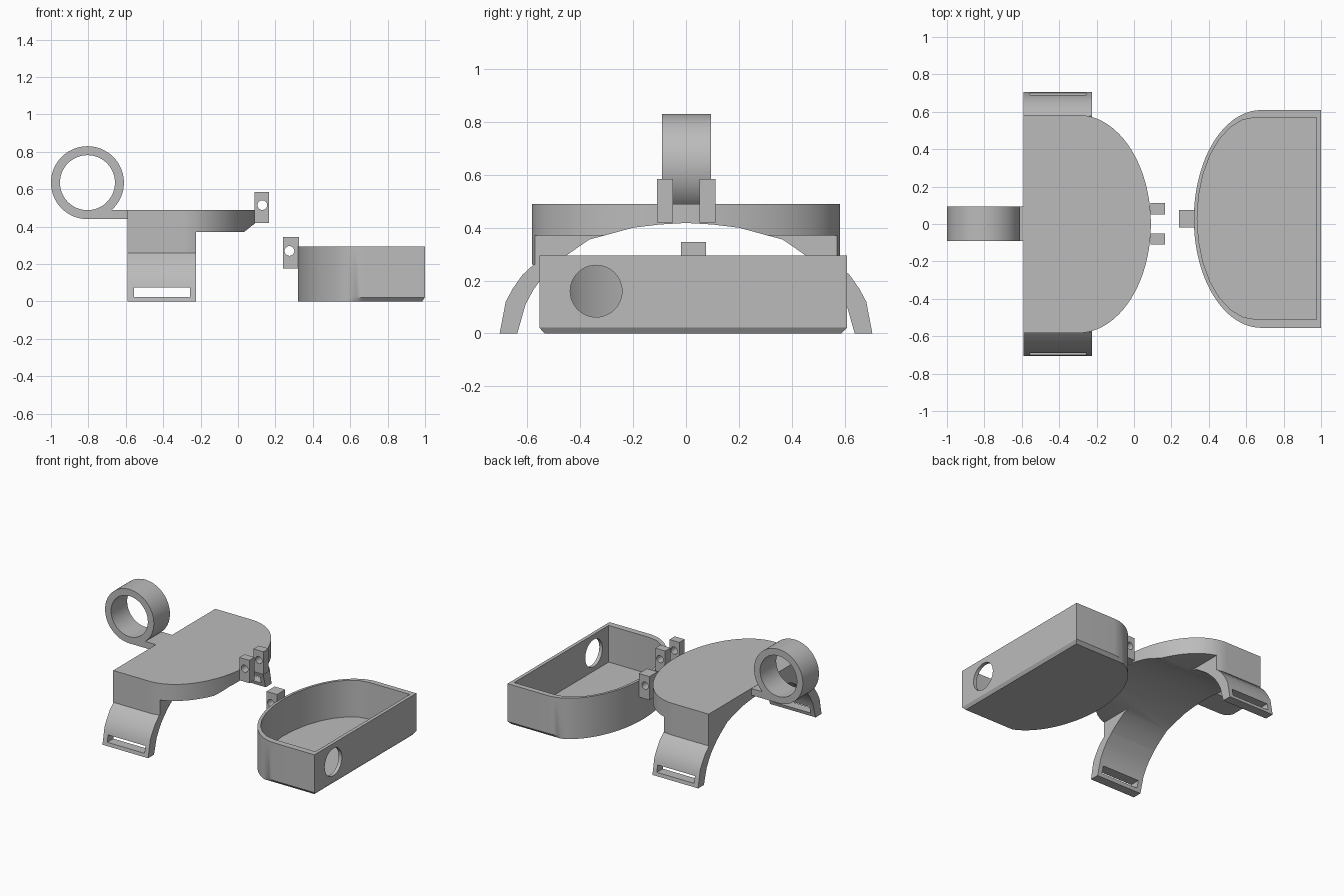
import bpy, bmesh, math
from mathutils import Vector

cube = bpy.data.objects.get("Cube")
if cube:
    bpy.data.objects.remove(cube)

grey = bpy.data.materials.new("plain_grey")
grey.use_nodes = True
COLOUR = (0.5, 0.5, 0.5, 1)
grey.diffuse_color = COLOUR
grey.node_tree.nodes["Principled BSDF"].inputs["Base Color"].default_value = COLOUR


def loft(name, rings):
    """Solid through matching rings of 3D points, capped at both ends."""
    bm = bmesh.new()
    rows = [[bm.verts.new(p) for p in ring] for ring in rings]
    n = len(rows[0])
    for a, b in zip(rows, rows[1:]):
        for i in range(n):
            j = (i + 1) % n
            bm.faces.new((a[i], a[j], b[j], b[i]))
    bm.faces.new(rows[0][::-1])
    bm.faces.new(rows[-1])
    bmesh.ops.remove_doubles(bm, verts=bm.verts, dist=1e-5)
    bmesh.ops.recalc_face_normals(bm, faces=bm.faces)
    mesh = bpy.data.meshes.new(name)
    bm.to_mesh(mesh)
    bm.free()
    mesh.materials.append(grey)
    ob = bpy.data.objects.new(name, mesh)
    bpy.context.collection.objects.link(ob)
    return ob


def prism(name, pts, axis, lo, hi):
    """Extrude a 2D outline along an axis."""
    place = {"x": lambda p, t: (t, p[0], p[1]),
             "y": lambda p, t: (p[0], t, p[1]),
             "z": lambda p, t: (p[0], p[1], t)}[axis]
    return loft(name, [[place(p, t) for p in pts] for t in (lo, hi)])


def rect(a0, a1, b0, b1):
    return [(a0, b0), (a1, b0), (a1, b1), (a0, b1)]


def circle(cx, cy, r, n=48):
    return [(cx + r * math.cos(2 * math.pi * i / n),
             cy + r * math.sin(2 * math.pi * i / n)) for i in range(n)]


def d_shape(flat_x, cx, cy, rx, ry, n, side):
    """Straight edge at flat_x, half ellipse bulging towards side."""
    arc = [(cx + side * rx * math.cos(t), cy + ry * math.sin(t))
           for t in (math.pi * (i / n - 0.5) for i in range(n + 1))]
    return [(flat_x, cy - ry)] + arc + [(flat_x, cy + ry)]


def cut(ob, *cutters):
    for c in cutters:
        m = ob.modifiers.new("cut", "BOOLEAN")
        m.operation, m.solver, m.object = "DIFFERENCE", "EXACT", c
        bpy.context.view_layer.objects.active = ob
        bpy.ops.object.modifier_apply(modifier=m.name)
        bpy.data.objects.remove(c)
    return ob


parts = []

# Tray: lower edge chamfered only along the straight sides
outer = d_shape(1.0, 0.68, 0.027, 0.36, 0.582, 48, -1)
foot = [(min(x, 0.985), max(-0.535, min(0.588, y))) for x, y in outer]
tray = loft("tray", [[(x, y, z) for x, y in ring] for ring, z in
                     ((foot, 0), (outer, 0.022), (outer, 0.295))])
inner = d_shape(0.975, 0.65, 0.03, 0.312, 0.54, 14, -1)
cut(tray, prism("tray_cavity", inner, "z", 0.03, 0.4),
    prism("tray_port", circle(-0.34, 0.16, 0.098), "x", 0.9, 1.1))
parts.append(tray)

# Hinge lugs on tray and plate
def lug(name, x0, x1, y0, y1, z0, z1, hx, hz):
    ob = prism(name, rect(x0, x1, z0, z1), "y", y0, y1)
    hole = prism("pin_hole", circle(hx, hz, 0.026, 24), "y", y0 - 0.1, y1 + 0.1)
    parts.append(cut(ob, hole))

lug("tray_lug", 0.24, 0.325, -0.018, 0.075, 0.175, 0.345, 0.275, 0.27)
lug("plate_lug_right", 0.088, 0.167, -0.11, -0.05, 0.42, 0.585, 0.13, 0.515)
lug("plate_lug_left", 0.088, 0.167, 0.052, 0.112, 0.42, 0.585, 0.13, 0.515)

# Plate, hollowed from below by an arch
arch = [(0, 0.418), (0.1, 0.412), (0.2, 0.4), (0.366, 0.355), (0.46, 0.29),
        (0.495, 0.26), (0.545, 0.21), (0.577, 0.165), (0.607, 0.11), (0.638, 0)]
full_arch = [(-y, z) for y, z in arch[:0:-1]] + arch
plate = prism("mount_plate", d_shape(-0.59, -0.3, 0, 0.39, 0.583, 64, 1),
              "z", 0.26, 0.49)
cut(plate, prism("relief", rect(-0.225, 0.5, -1, 1), "z", 0.1, 0.37),
    prism("arch_void", full_arch, "x", -0.8, 0.4))
parts.append(plate)

# Strap arms with slots
outside = [(0.705, 0), (0.682, 0.12), (0.655, 0.17), (0.62, 0.22), (0.577, 0.26)]
for side, label in ((1, "left"), (-1, "right")):
    outline = [(side * y, z) for y, z in arch[5:] + outside]
    arm = prism("strap_arm_" + label, outline, "x", -0.59, -0.225)
    slot = prism("slot", rect(-0.555, -0.257, 0.025, 0.075), "y",
                 *sorted((side * 0.55, side * 0.8)))
    parts.append(cut(arm, slot))

# Ring and its neck
ring = prism("ring", circle(-0.805, 0.635, 0.195, 64), "y", -0.09, 0.094)
parts.append(cut(ring, prism("bore", circle(-0.805, 0.635, 0.147, 64), "y", -1, 1)))
neck = [(-0.805, 0.44), (-0.59, 0.44), (-0.59, 0.488), (-0.72, 0.488), (-0.79, 0.47)]
parts.append(prism("ring_neck", neck, "y", -0.09, 0.094))

# Smooth shading on curves, sharp corners kept
bpy.ops.object.select_all(action="DESELECT")
for ob in parts:
    ob.select_set(True)
bpy.context.view_layer.objects.active = parts[0]
bpy.ops.object.shade_smooth_by_angle(angle=math.radians(30))
